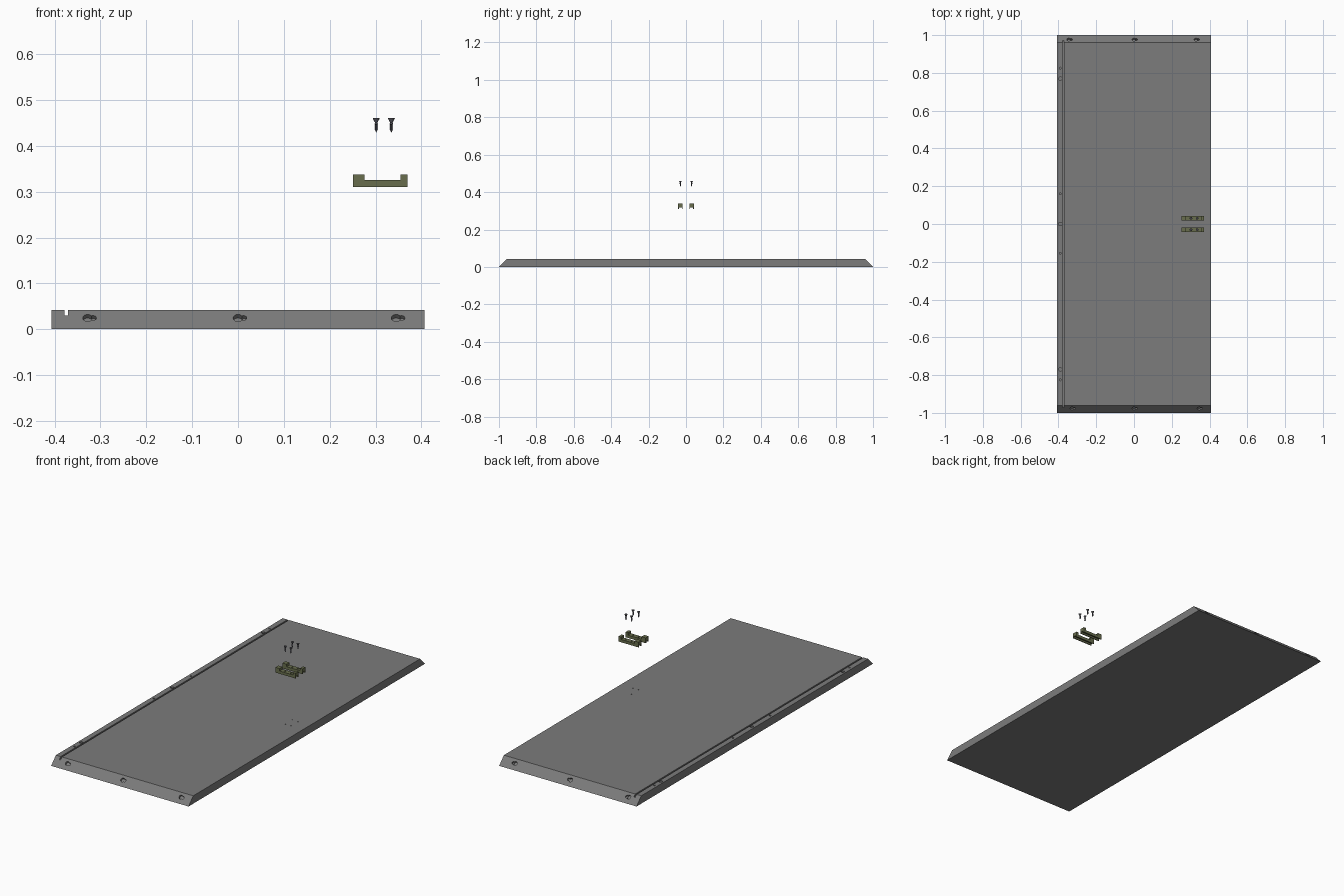
import bpy, bmesh, math
from mathutils import Matrix, Vector

if "Cube" in bpy.data.objects:
    bpy.data.objects.remove(bpy.data.objects["Cube"])


def material(name, r, g, b):
    m = bpy.data.materials.new(name)
    m.diffuse_color = (r, g, b, 1)
    m.use_nodes = True
    m.node_tree.nodes["Principled BSDF"].inputs["Base Color"].default_value = m.diffuse_color
    return m


def make(name, bm, mat=None):
    bmesh.ops.recalc_face_normals(bm, faces=bm.faces[:])
    me = bpy.data.meshes.new(name)
    bm.to_mesh(me)
    bm.free()
    ob = bpy.data.objects.new(name, me)
    bpy.context.collection.objects.link(ob)
    if mat:
        me.materials.append(mat)
    return ob


def prism(bm, pts, vec):
    """Extrude a flat outline of 3D points along vec."""
    f = bm.faces.new([bm.verts.new(p) for p in pts])
    r = bmesh.ops.extrude_face_region(bm, geom=[f])
    bmesh.ops.translate(bm, vec=Vector(vec),
                        verts=[v for v in r["geom"] if isinstance(v, bmesh.types.BMVert)])


def box(bm, a, b):
    prism(bm, [(a[0], a[1], a[2]), (b[0], a[1], a[2]), (b[0], b[1], a[2]), (a[0], b[1], a[2])],
          (0, 0, b[2] - a[2]))


def rod(bm, pos, r, depth, rot=Matrix(), seg=24):
    bmesh.ops.create_cone(bm, cap_ends=True, segments=seg, radius1=r, radius2=r, depth=depth,
                          matrix=Matrix.Translation(pos) @ rot)


def cut(ob, bm, mat):
    """Subtract the cutter and bake the result."""
    cutter = make("cutter", bm, mat)
    cutter.hide_render = True
    m = ob.modifiers.new("cut", "BOOLEAN")
    m.operation, m.solver, m.use_self, m.object = "DIFFERENCE", "EXACT", True, cutter
    dg = bpy.context.evaluated_depsgraph_get()
    dg.update()
    me = bpy.data.meshes.new_from_object(ob.evaluated_get(dg))
    ob.modifiers.clear()
    ob.data = me
    bpy.data.objects.remove(cutter)


W, H = 0.407, 0.042
SCREWS_X = (0.3015, 0.3345)
grey = material("dark_grey", 0.2, 0.2, 0.2)
olive = material("olive", 0.14, 0.155, 0.075)
steel = material("dark_steel", 0.12, 0.12, 0.14)

# panel with mitred ends
bm = bmesh.new()
prism(bm, [(-W, -1, 0), (-W, 1, 0), (-W, 0.96, H), (-W, -0.96, H)], (2 * W, 0, 0))
panel = make("panel", bm, grey)

# long groove
bm = bmesh.new()
box(bm, (-0.379, -1.1, 0.030), (-0.371, 1.1, 0.06))
cut(panel, bm, grey)

# holes along the edge strip and pilot holes for the screws
bm = bmesh.new()
for y in (-0.77, 0, 0.77):
    rod(bm, (-0.390, y, H), 0.009, 0.024)
for y in (-0.825, -0.155, 0.16, 0.825):
    rod(bm, (-0.390, y, H), 0.005, 0.024, seg=16)
for x in SCREWS_X:
    for y in (-0.03, 0.03):
        rod(bm, (x, y, H), 0.0025, 0.03, seg=12)
cut(panel, bm, grey)

# keyhole recesses in both mitred ends, the small lobe always towards +x
for dx, r, depth in ((0, 0.0105, 0.020), (0.012, 0.007, 0.016)):
    bm = bmesh.new()
    for side, xs in ((-1, (-0.328, 0.0, 0.345)), (1, (-0.345, 0.0, 0.328))):
        tilt = Matrix.Rotation(math.radians(-45 * side), 4, "X")
        for x in xs:
            rod(bm, (x + dx, side * 0.976, 0.024), r, depth, tilt)
    cut(panel, bm, grey)

# two brackets with raised ends, hollow underneath
for side, y in (("front", -0.03), ("back", 0.03)):
    bm = bmesh.new()
    outline = [(0.251, 0.310), (0.37, 0.310), (0.37, 0.338), (0.355, 0.338),
               (0.355, 0.325), (0.276, 0.325), (0.276, 0.338), (0.251, 0.338)]
    prism(bm, [(x, y - 0.0125, z) for x, z in outline], (0, 0.025, 0))
    bracket = make(side + "_bracket", bm, olive)
    bm = bmesh.new()
    box(bm, (0.2, y - 0.0075, 0.300), (0.4, y + 0.0075, 0.319))
    cut(bracket, bm, olive)
    bm = bmesh.new()
    for x in SCREWS_X:
        rod(bm, (x, y, 0.322), 0.004, 0.02, seg=16)
    cut(bracket, bm, olive)

# countersunk screws with thread ridges, floating above the brackets
ridges = [p for i in range(6) for p in ((0.0026, 0.4350 + i * 0.0022), (0.0040, 0.4361 + i * 0.0022))]
profile = [(0, 0.429), (0.0026, 0.434)] + ridges + [
    (0.0026, 0.4505), (0.0075, 0.4595), (0.0075, 0.4605), (0.002, 0.4605), (0, 0.458)]
n = 0
for x in SCREWS_X:
    for y in (-0.03, 0.03):
        n += 1
        bm = bmesh.new()
        vs = [bm.verts.new((r, 0, z)) for r, z in profile]
        es = [bm.edges.new(p) for p in zip(vs, vs[1:])]
        bmesh.ops.spin(bm, geom=vs + es, axis=(0, 0, 1), cent=(0, 0, 0),
                       angle=2 * math.pi, steps=16, use_merge=False)
        bmesh.ops.remove_doubles(bm, verts=bm.verts[:], dist=1e-5)
        bmesh.ops.translate(bm, verts=bm.verts[:], vec=(x, y, 0))
        make("screw_%d" % n, bm, steel)
